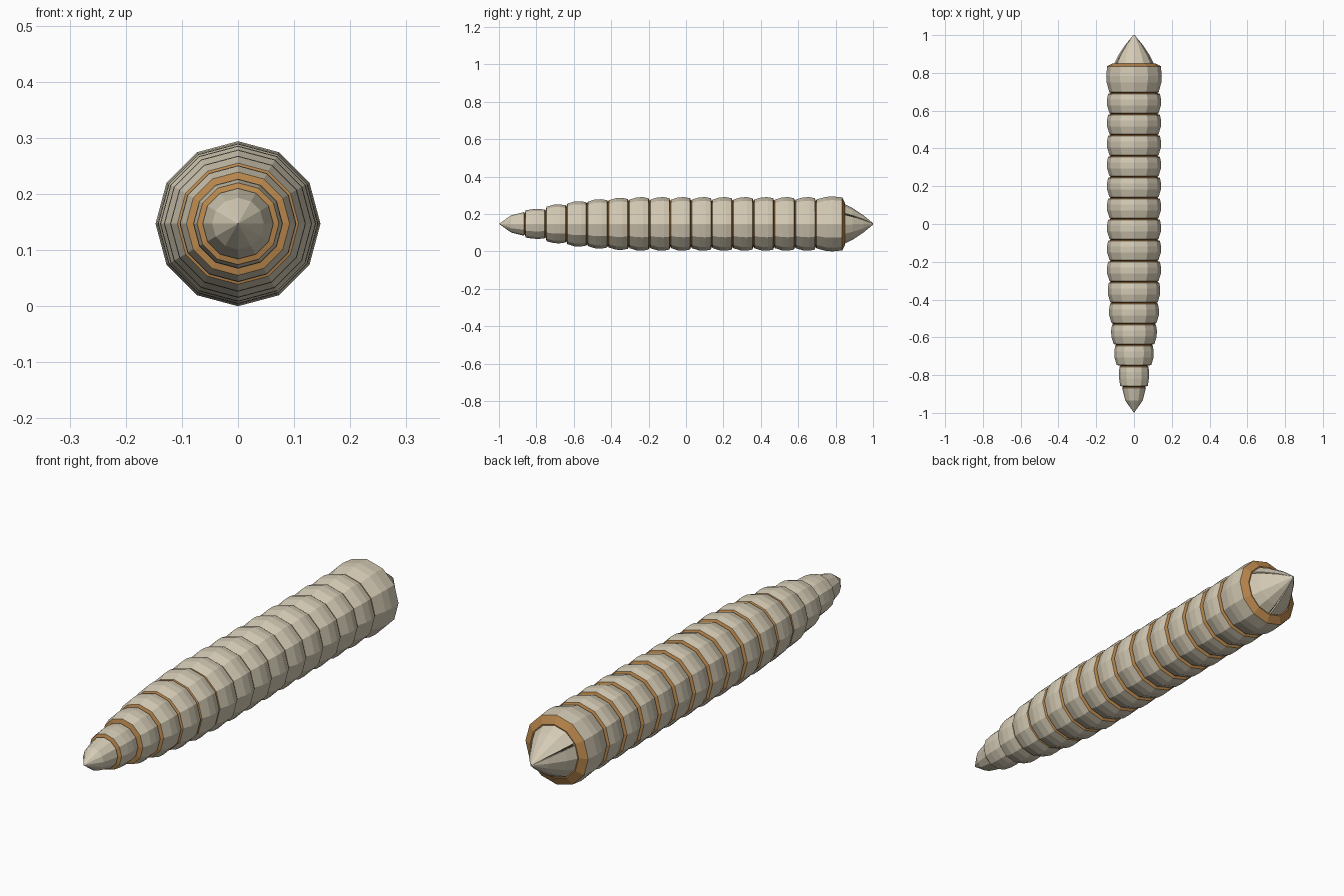
import bpy, bmesh, math

if "Cube" in bpy.data.objects:
    bpy.data.objects.remove(bpy.data.objects["Cube"])

CZ = 0.147          # height of the body axis
SIDES = 12
PITCH = 0.1111      # segment spacing
Y0 = -0.857         # end of the tail tip


def material(name, rgb):
    m = bpy.data.materials.new(name)
    m.diffuse_color = (*rgb, 1)
    m.use_nodes = True
    m.node_tree.nodes["Principled BSDF"].inputs["Base Color"].default_value = m.diffuse_color
    return m


SHELL = material("pale_shell", (0.66, 0.595, 0.46))
SKIN = material("orange_skin", (0.50, 0.25, 0.075))
DARK = material("dark_mouth", (0.06, 0.035, 0.02))


def sweep(name, profile, mats, a0=0.0, a1=360.0, steps=SIDES):
    """Turn (y, radius, material) points around the y axis; each point's
    material colours the band that starts there."""
    closed = a1 - a0 >= 360
    bm = bmesh.new()
    rings = []
    for y, r, _ in profile:
        n = steps if closed else steps + 1
        angles = [math.radians(a0 + (a1 - a0) * i / steps) for i in range(n)]
        if r == 0:
            rings.append([bm.verts.new((0, y, CZ))] * n)
        else:
            rings.append([bm.verts.new((r * math.cos(a), y, CZ + r * math.sin(a)))
                          for a in angles])
    for k in range(len(rings) - 1):
        lo, hi = rings[k], rings[k + 1]
        for i in range(steps):
            j = (i + 1) % len(lo)
            loop = list(dict.fromkeys((lo[i], hi[i], hi[j], lo[j])))
            f = bm.faces.new(loop)
            f.material_index = profile[k][2]
    bmesh.ops.recalc_face_normals(bm, faces=bm.faces)
    me = bpy.data.meshes.new(name)
    bm.to_mesh(me)
    bm.free()
    for m in mats:
        me.materials.append(m)
    ob = bpy.data.objects.new(name, me)
    bpy.context.collection.objects.link(ob)
    return ob


# Body: tail tip, ringed segments with orange grooves, then the head collar
profile = [(-1.0, 0, 0), (-0.935, 0.046, 0), (Y0 - 0.01, 0.063, 1)]
starts = [0.073, 0.092, 0.108, 0.119, 0.126]
peaks = [0.080, 0.104, 0.121, 0.132, 0.139]
for i in range(14):
    y = Y0 + i * PITCH
    rs = starts[i] if i < 5 else 0.130
    rp = peaks[i] if i < 5 else 0.143
    end = rp - min(0.006, rp * 0.04)
    floor = min(profile[-1][1], rs) - 0.007
    profile += [(y - 0.005, floor, 1), (y, rs, 0),
                (y + 0.35 * PITCH, rp - 0.001, 0), (y + 0.65 * PITCH, rp, 0),
                (y + PITCH - 0.010, end, 1)]
y = Y0 + 14 * PITCH
profile += [(y - 0.005, 0.123, 1), (y, 0.131, 0), (y + 0.05, 0.1445, 0),
            (y + 0.085, 0.147, 0), (0.835, 0.142, 1), (0.851, 0.110, 1),
            (0.845, 0.085, 1), (0.845, 0, 1)]
sweep("segmented_body", profile, [SHELL, SKIN])

# Dark mouth lining seen through the slits between the jaws
sweep("mouth_lining", [(0.846, 0.092, 0), (0.92, 0.055, 0), (0.99, 0, 0)], [DARK])

# Three closing jaws
for n, gap in enumerate((30, 150, 270)):
    jaw = sweep(f"jaw_{n + 1}",
                [(0.842, 0.109, 0), (0.89, 0.085, 0), (0.95, 0.045, 0),
                 (1.0, 0.004, 0)],
                [SHELL], gap + 2.5, gap + 117.5, 4)
    # make sure the outer side faces away from the axis before thickening
    me = jaw.data
    f = me.polygons[0]
    if f.normal.x * f.center.x + f.normal.z * (f.center.z - CZ) < 0:
        me.flip_normals()
    thick = jaw.modifiers.new("thickness", 'SOLIDIFY')
    thick.thickness = 0.007
    thick.offset = -1
